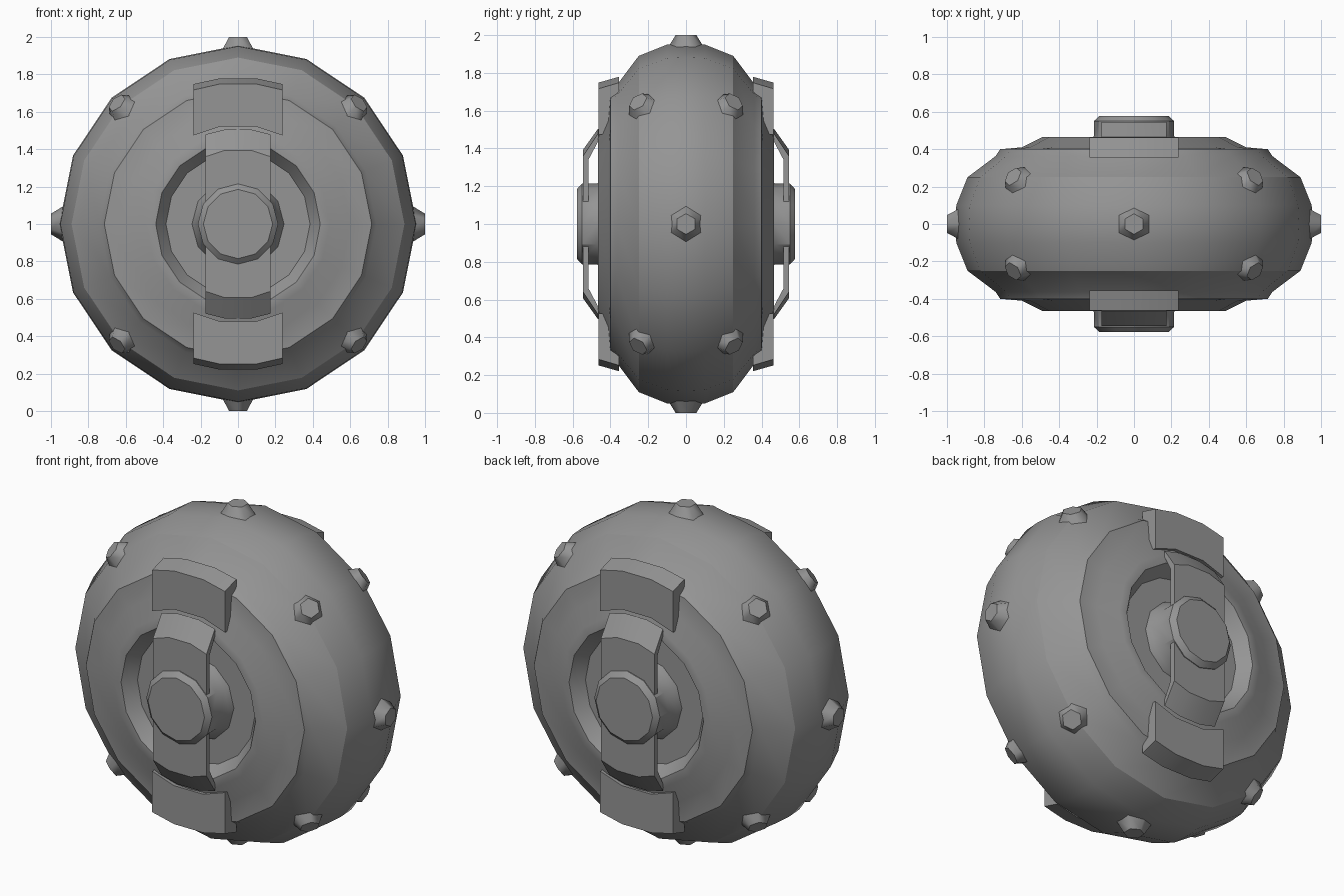
import bpy, bmesh, math
from mathutils import Vector

cube = bpy.data.objects.get("Cube")
if cube:
    bpy.data.objects.remove(cube, do_unlink=True)

grey = bpy.data.materials.new("plain_grey")
grey.use_nodes = True
grey.diffuse_color = (0.3, 0.3, 0.3, 1)
grey.node_tree.nodes["Principled BSDF"].inputs["Base Color"].default_value = (0.3, 0.3, 0.3, 1)

CENTRE = Vector((0, 0, 1))


def finish(name, bm, angle=30):
    """Turn a bmesh into a shaded object raised to the wheel centre."""
    bmesh.ops.remove_doubles(bm, verts=bm.verts, dist=0.0005)
    bmesh.ops.recalc_face_normals(bm, faces=bm.faces)
    mesh = bpy.data.meshes.new(name)
    bm.to_mesh(mesh)
    bm.free()
    mesh.materials.append(grey)
    ob = bpy.data.objects.new(name, mesh)
    bpy.context.collection.objects.link(ob)
    ob.location = CENTRE
    bpy.ops.object.select_all(action="DESELECT")
    ob.select_set(True)
    bpy.context.view_layer.objects.active = ob
    bpy.ops.object.shade_smooth_by_angle(angle=math.radians(angle))
    return ob


def lathe(name, profile, sides):
    """Spin (radius, y) points around the y axis."""
    bm = bmesh.new()
    verts = [bm.verts.new((0, y, r)) for r, y in profile]
    edges = [bm.edges.new(pair) for pair in zip(verts, verts[1:])]
    bmesh.ops.spin(bm, geom=verts + edges, cent=(0, 0, 0), axis=(0, 1, 0),
                   angle=math.tau, steps=sides, use_merge=True)
    return finish(name, bm)


def arc_block(name, section, half_width, side, up):
    """Sweep a (radius, y) section sideways so its ends follow circles."""
    bm = bmesh.new()
    rings = []
    for f in (-1, -0.4, 0.4, 1):
        x = f * half_width
        rings.append([bm.verts.new((x, side * y, up * math.sqrt(max(r * r - x * x, 0))))
                      for r, y in section])
    n = len(section)
    for a, b in zip(rings, rings[1:]):
        for i in range(n):
            j = (i + 1) % n
            bm.faces.new((a[i], a[j], b[j], b[i]))
    bm.faces.new(rings[0])
    bm.faces.new(rings[-1])
    return finish(name, bm, 20)


def stud(name, base, normal):
    """Six-sided tapered stud standing on the tyre."""
    bm = bmesh.new()
    bmesh.ops.create_cone(bm, cap_ends=True, cap_tris=True, segments=6,
                          radius1=0.11, radius2=0.055, depth=0.09)
    ob = finish(name, bm, 60)
    n = Vector(normal).normalized()
    ob.rotation_euler = n.to_track_quat("Z", "Y").to_euler()
    ob.location = CENTRE + Vector(base) + n * 0.02


# Tyre with stepped side rings and recessed centre, same on both faces
half = [(0.95, 0.1), (0.89, 0.25), (0.74, 0.363), (0.715, 0.40), (0.60, 0.41),
        (0.49, 0.465), (0.44, 0.465), (0.385, 0.39), (0, 0.39)]
lathe("tyre_body", [(r, -y) for r, y in reversed(half)] + [(0.955, 0)] + half, 16)

hub = [(0.25, 0.38), (0.235, 0.42), (0.215, 0.47), (0.215, 0.55), (0.185, 0.577), (0, 0.577)]
handle = [(0, 0.545), (0.40, 0.545), (0.51, 0.465), (0.48, 0.46), (0.385, 0.515), (0, 0.515)]
clamp = [(0.785, 0.355), (0.755, 0.462), (0.53, 0.462), (0.53, 0.355)]

for side, face in ((-1, "front"), (1, "back")):
    # Hub, bent handle bar and the clamps that hold it
    lathe(face + "_hub", [(r, side * y) for r, y in hub], 12)
    for up, level in ((1, "upper"), (-1, "lower")):
        arc_block(f"{face}_{level}_handle", handle, 0.175, side, up)
        arc_block(f"{face}_{level}_clamp", clamp, 0.238, side, up)

# Studs: four on the centre line, eight in pairs on the diagonals
for k in range(8):
    a = k * math.pi / 4
    c, s = math.cos(a), math.sin(a)
    if k % 2 == 0:
        stud("centre_stud", (c * 0.935, 0, s * 0.935), (c, 0, s))
    else:
        for side in (-1, 1):
            stud("side_stud", (c * 0.86, side * 0.22, s * 0.86), (c, side * 0.6, s))
